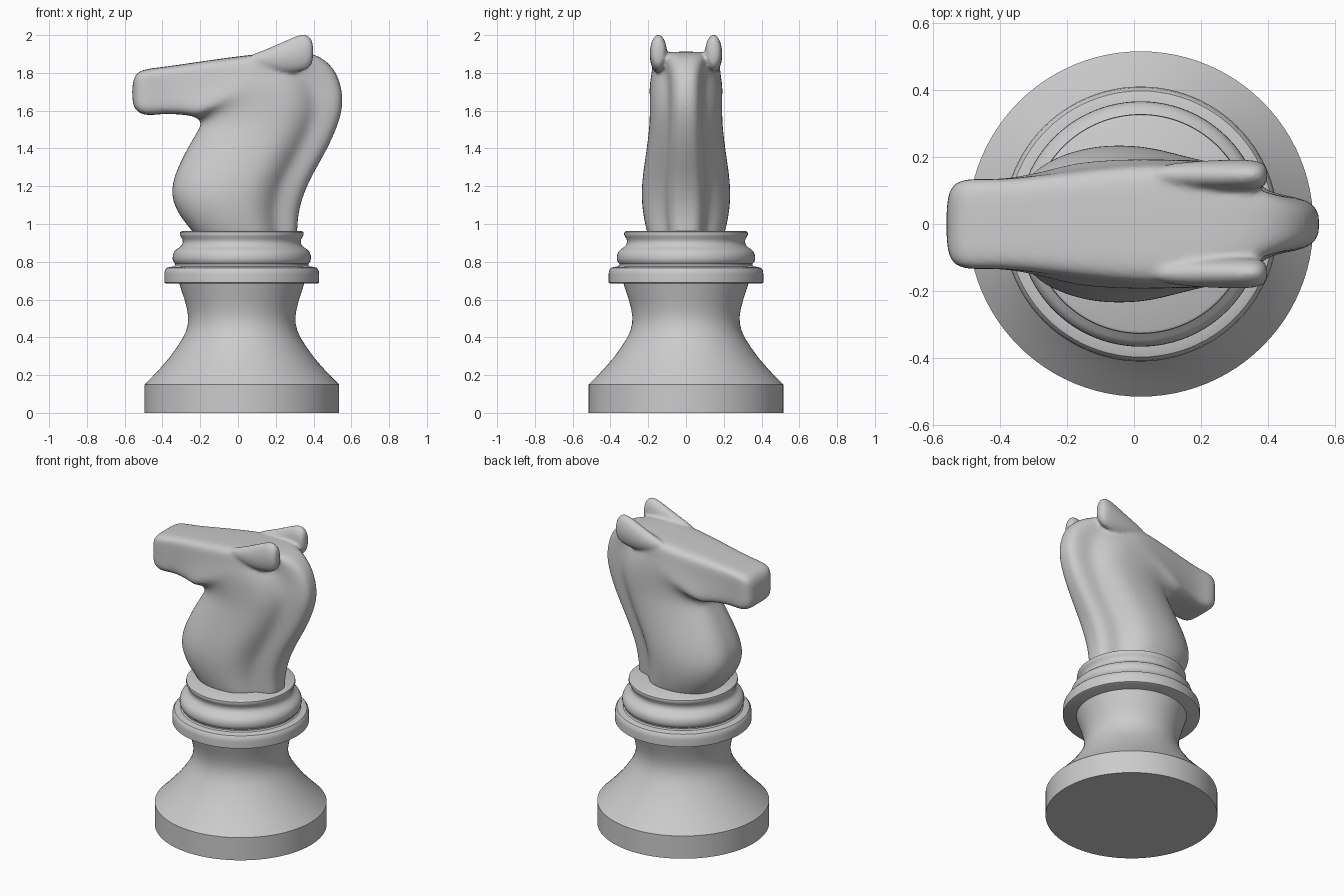
import bpy, bmesh, math

CX = 0.02  # axis of the turned base


def make_object(name, bm):
    bmesh.ops.recalc_face_normals(bm, faces=bm.faces)
    mesh = bpy.data.meshes.new(name)
    bm.to_mesh(mesh)
    bm.free()
    ob = bpy.data.objects.new(name, mesh)
    bpy.context.collection.objects.link(ob)
    return ob


def lathe(name, profile, steps=96):
    bm = bmesh.new()
    rings = []
    for r, z in profile:
        rings.append([bm.verts.new((CX + r * math.cos(2 * math.pi * i / steps),
                                    r * math.sin(2 * math.pi * i / steps), z)) for i in range(steps)])
    for a, b in zip(rings, rings[1:]):
        for i in range(steps):
            j = (i + 1) % steps
            bm.faces.new((a[i], a[j], b[j], b[i]))
    bm.faces.new(rings[0])
    bm.faces.new(rings[-1])
    ob = make_object(name, bm)
    bpy.ops.object.select_all(action='DESELECT')
    ob.select_set(True)
    bpy.context.view_layer.objects.active = ob
    bpy.ops.object.shade_smooth_by_angle(angle=math.radians(35))
    return ob


def loft(bm, sections, plain, special, y0=0.0):
    """Sections: lower x,z; upper x,z; half width; blend from plain to special outline."""
    rings = []
    for fx, fz, bx, bz, w, g in sections:
        half = [(p[0] + (s[0] - p[0]) * g, p[1] + (s[1] - p[1]) * g) for p, s in zip(plain, special)]
        loop = half + [(t, -u) for t, u in half[-2:0:-1]]
        rings.append([bm.verts.new((fx + (bx - fx) * t, y0 + u * w, fz + (bz - fz) * t)) for t, u in loop])
    n = len(rings[0])
    for a, b in zip(rings, rings[1:]):
        for i in range(n):
            j = (i + 1) % n
            bm.faces.new((a[i], a[j], b[j], b[i]))
    bm.faces.new(rings[0])
    bm.faces.new(rings[-1])


# turned foot
lathe("base", [(0.515, 0), (0.515, 0.15), (0.475, 0.19), (0.43, 0.238), (0.385, 0.29), (0.345, 0.345),
               (0.313, 0.395), (0.294, 0.435), (0.285, 0.475), (0.284, 0.51), (0.29, 0.55),
               (0.303, 0.6), (0.32, 0.65), (0.332, 0.69)])

# ringed collar
lathe("collar", [(0.40, 0.685), (0.41, 0.69), (0.41, 0.735), (0.407, 0.755), (0.397, 0.768), (0.38, 0.773),
                 (0.36, 0.775), (0.353, 0.782), (0.353, 0.79), (0.362, 0.80), (0.366, 0.815), (0.365, 0.835),
                 (0.358, 0.853), (0.345, 0.866), (0.33, 0.876), (0.318, 0.888), (0.312, 0.902),
                 (0.314, 0.918), (0.322, 0.932), (0.328, 0.945), (0.326, 0.957), (0.318, 0.962)])

# outlines: boxy head, and neck with a narrow mane
HEAD = [(0, 0), (0, .45), (.01, .8), (.1, .97), (.25, 1), (.4, 1), (.55, 1), (.7, 1),
        (.82, 1), (.92, .97), (.99, .8), (1, .45), (1, 0)]
NECK = [(0, 0), (.0, .3), (.04, .6), (.15, .83), (.3, .97), (.45, 1), (.62, .95), (.73, .74),
        (.79, .51), (.86, .44), (.95, .38), (1, .22), (1, 0)]
OVAL = [((1 - math.cos(math.pi * i / 12)) / 2, math.sin(math.pi * i / 12)) for i in range(13)]

bm = bmesh.new()
# neck and head, fanned around the jaw
loft(bm, [
    (-.20, .91, .31, .91, .195, 1),
    (-.24, .96, .313, .96, .21, 1),
    (-.315, 1.05, .317, 1.05, .23, 1),
    (-.357, 1.15, .342, 1.15, .24, 1),
    (-.338, 1.26, .392, 1.26, .232, 1),
    (-.268, 1.40, .475, 1.40, .21, 1),
    (-.213, 1.49, .545, 1.56, .195, 1),
    (-.196, 1.525, .56, 1.68, .194, 1),
    (-.20, 1.545, .52, 1.82, .194, 1),
    (-.212, 1.557, .42, 1.902, .194, .75),
    (-.225, 1.565, .29, 1.918, .194, .2),
    (-.25, 1.573, .10, 1.90, .182, 0),
    (-.30, 1.58, -.15, 1.868, .158, 0),
    (-.40, 1.585, -.38, 1.832, .131, 0),
    (-.475, 1.572, -.48, 1.823, .136, 0),
    (-.535, 1.59, -.535, 1.805, .128, 0),
    (-.562, 1.64, -.56, 1.755, .08, 0)], HEAD, NECK)
# ears
for side in (-1, 1):
    loft(bm, [
        (.04, 1.84, .04, 1.885, .02, 0),
        (.13, 1.82, .13, 1.918, .038, 0),
        (.22, 1.80, .21, 1.952, .044, 0),
        (.29, 1.80, .28, 1.985, .046, 0),
        (.35, 1.81, .345, 2.01, .046, 0),
        (.385, 1.83, .382, 1.995, .040, 0),
        (.40, 1.87, .398, 1.96, .022, 0)], OVAL, OVAL, side * 0.146)
horse = make_object("horse_head", bm)

# round the cage, then fuse ears and head into one soft surface
sub = horse.modifiers.new("round", 'SUBSURF')
sub.levels = sub.render_levels = 2
rem = horse.modifiers.new("fuse", 'REMESH')
rem.mode = 'VOXEL'
rem.voxel_size = 0.01
rem.use_smooth_shade = True
smo = horse.modifiers.new("soften", 'SMOOTH')
smo.factor = 0.5
smo.iterations = 6
